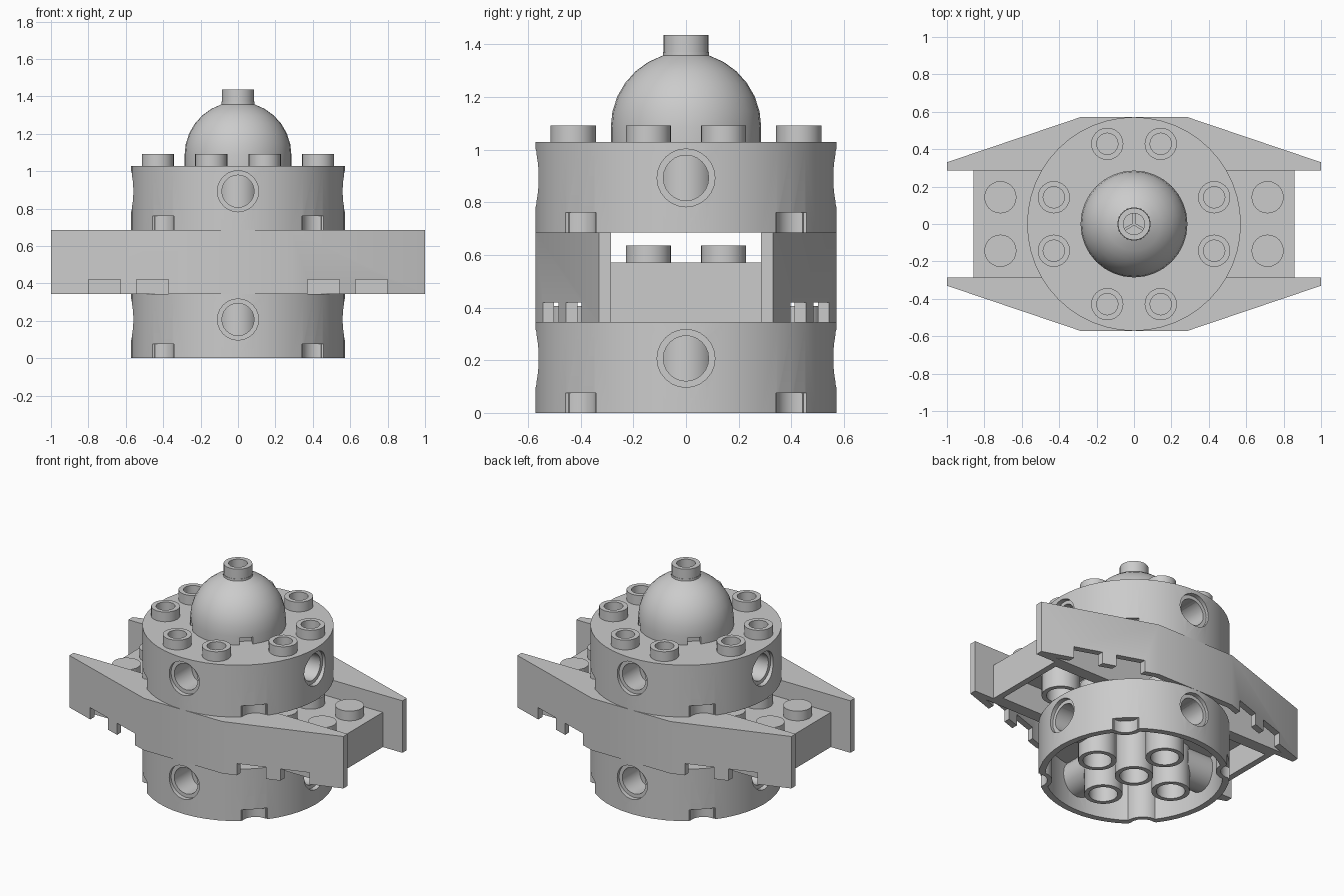
import bpy, bmesh
from math import pi, cos, sin, radians
from mathutils import Matrix, Vector

if "Cube" in bpy.data.objects:
    bpy.data.objects.remove(bpy.data.objects["Cube"], do_unlink=True)

PITCH = 2 / 7            # stud spacing
H = 1.2 * PITCH          # brick height
R = 2 * PITCH            # round brick radius
STUD, BORE, TUBE = 0.086, 0.057, 0.115
STUD_H = 0.064
WALL = 0.04

grey = bpy.data.materials.new("light_grey")
grey.use_nodes = True
grey.diffuse_color = (0.6, 0.6, 0.6, 1)
grey.node_tree.nodes["Principled BSDF"].inputs["Base Color"].default_value = (0.6, 0.6, 0.6, 1)


def finish(name, bm, mat=Matrix()):
    bmesh.ops.recalc_face_normals(bm, faces=bm.faces)
    bm.transform(mat)
    me = bpy.data.meshes.new(name)
    bm.to_mesh(me)
    bm.free()
    me.materials.append(grey)
    ob = bpy.data.objects.new(name, me)
    bpy.context.collection.objects.link(ob)
    return ob


def lathe(name, profile, seg=24, mat=Matrix()):
    """Spin a closed (radius, height) profile around z."""
    bm = bmesh.new()
    vs = [bm.verts.new((r, 0, z)) for r, z in profile]
    es = [bm.edges.new((a, b)) for a, b in zip(vs, vs[1:] + vs[:1])
          if a.co.x > 0 or b.co.x > 0]
    bmesh.ops.spin(bm, geom=vs + es, axis=(0, 0, 1), cent=(0, 0, 0),
                   angle=2 * pi, steps=seg, use_duplicate=False)
    bmesh.ops.remove_doubles(bm, verts=bm.verts, dist=1e-4)
    return finish(name, bm, mat)


def tube(name, r_out, r_in, z0, z1, mat=Matrix(), seg=24):
    return lathe(name, [(r_out, z0), (r_out, z1), (r_in, z1), (r_in, z0)], seg, mat)


def disc(name, r, z0, z1, mat=Matrix(), seg=24):
    return lathe(name, [(0, z0), (r, z0), (r, z1), (0, z1)], seg, mat)


def prism(name, pts, z0, z1, mat=Matrix()):
    bm = bmesh.new()
    face = bm.faces.new([bm.verts.new((x, y, z0)) for x, y in pts])
    top = bmesh.ops.extrude_face_region(bm, geom=[face])["geom"]
    bmesh.ops.translate(bm, vec=(0, 0, z1 - z0),
                        verts=[v for v in top if isinstance(v, bmesh.types.BMVert)])
    return finish(name, bm, mat)


def box(name, x0, x1, y0, y1, z0, z1, mat=Matrix()):
    return prism(name, [(x0, y0), (x1, y0), (x1, y1), (x0, y1)], z0, z1, mat)


def carve(ob, cutters, op="DIFFERENCE"):
    """Apply boolean cutters, then delete them."""
    bpy.context.view_layer.objects.active = ob
    for c in cutters:
        c.hide_render = True
        m = ob.modifiers.new("cut", "BOOLEAN")
        m.operation, m.solver, m.object = op, "EXACT", c
        bpy.ops.object.modifier_apply(modifier=m.name)
        bpy.data.objects.remove(c, do_unlink=True)


def at(x, y, z=0):
    return Matrix.Translation((x, y, z))


def round_brick(name, z):
    base = at(0, 0, z)
    ceil = H - 0.057
    shell = lathe(name + "_shell", [(0, H), (R, H), (R, 0), (R - WALL, 0),
                                    (R - WALL, ceil), (0, ceil)], 48, base)
    cutters = []
    tube(name + "_centre_tube", TUBE, STUD, 0, ceil + 0.01, base)
    for k in range(4):
        turn = base @ Matrix.Rotation(k * pi / 2, 4, "Z")
        side = turn @ at(0, 0, 0.207) @ Matrix.Rotation(pi / 2, 4, "Y")
        # pin hole with countersunk rim, and its barrel
        cutters.append(lathe("pin_cutter", [(0, 0.4), (STUD, 0.4), (STUD, 0.54),
                                            (0.11, 0.54), (0.11, 0.7), (0, 0.7)], 24, side))
        tube(name + "_pin_barrel", TUBE, STUD, 0.33, 0.541, side)
        tube(name + "_inner_tube", TUBE, STUD, 0, ceil + 0.01, turn @ at(PITCH, 0))
        # corner pocket opening through a notch in the rim
        corner = turn @ at(1.5 * PITCH, 1.5 * PITCH)
        cutters.append(disc("notch_cutter", STUD + 0.005, -0.1, 0.075, corner))
        pocket = tube(name + "_corner_pocket", TUBE, STUD, 0, ceil + 0.01, corner)
        carve(pocket, [disc("clip", R - 0.01, -0.1, 1, base, 48)], "INTERSECT")
        for s in (-1, 1):
            tube(name + "_stud", STUD, BORE, H - 0.01, H + STUD_H,
                 turn @ at(1.5 * PITCH, s * PITCH / 2))
    carve(shell, cutters)


# Lower and upper round bricks
round_brick("lower_brick", 0)
round_brick("upper_brick", 2 * H)

# Middle cross bar: hollow block with studs above and tubes below
bar_top = H + 0.229
bx, by = 3 * PITCH, PITCH
bar = box("cross_bar", -bx, bx, -by, by, H, bar_top)
carve(bar, [box("bar_hollow", WALL - bx, bx - WALL, WALL - by, by - WALL,
                H - 0.1, bar_top - 0.057)])
for i in range(6):
    for s in (-1, 1):
        disc("bar_stud", STUD, bar_top - 0.01, bar_top + STUD_H,
             at((i - 2.5) * PITCH, s * PITCH / 2))
for i in range(-2, 3):
    tube("bar_tube", TUBE, STUD, H, bar_top - 0.05, at(i * PITCH, 0))

# Tapered wings, front and back, hollow with notched lower edges
tip = 0.33
for name, angle in (("back_wing", 0), ("front_wing", pi)):
    turn = Matrix.Rotation(angle, 4, "Z")
    wing = prism(name, [(-1, PITCH), (1, PITCH), (1, tip), (PITCH, R),
                        (-PITCH, R), (-1, tip)], H, 2 * H, turn)
    cuts = [prism("wing_hollow", [(-0.88, by + WALL), (0.88, by + WALL),
                                  (PITCH, R - WALL), (-PITCH, R - WALL)],
                  H - 0.1, 2 * H - 0.057, turn)]
    for x in (-0.714, -0.457, 0.457, 0.714):
        cuts.append(box("wing_notch", x - STUD, x + STUD, 0.335, 0.7,
                        H - 0.1, H + 0.077, turn))
    carve(wing, cuts)

# Dome with small slots at its foot and a hollow stud on top
z0, zc = 3 * H, 3 * H + 0.057
arc = [(PITCH * cos(radians(a)), zc + PITCH * sin(radians(a))) for a in range(0, 75, 12)]
dome = lathe("dome", [(0, z0), (PITCH, z0)] + arc + [(0.088, 4 * H), (0, 4 * H)], 32)
carve(dome, [box("foot_slot", 0.235, 0.4, -0.04, 0.04, z0 - 0.1, z0 + 0.045,
                 Matrix.Rotation(pi / 4 + k * pi / 2, 4, "Z")) for k in range(4)])
tube("dome_stud", STUD, BORE, 4 * H - 0.01, 4 * H + STUD_H)
for k in range(3):
    box("dome_stud_rib", 0, BORE, -0.007, 0.007, 4 * H - 0.01, 4 * H + 0.012,
        Matrix.Rotation(pi / 2 + k * 2 * pi / 3, 4, "Z"))

# Smooth shading with sharp edges kept
bpy.ops.object.select_all(action="DESELECT")
for ob in bpy.context.scene.objects:
    if ob.type == "MESH":
        ob.select_set(True)
        bpy.context.view_layer.objects.active = ob
bpy.ops.object.shade_smooth_by_angle(angle=radians(35))
